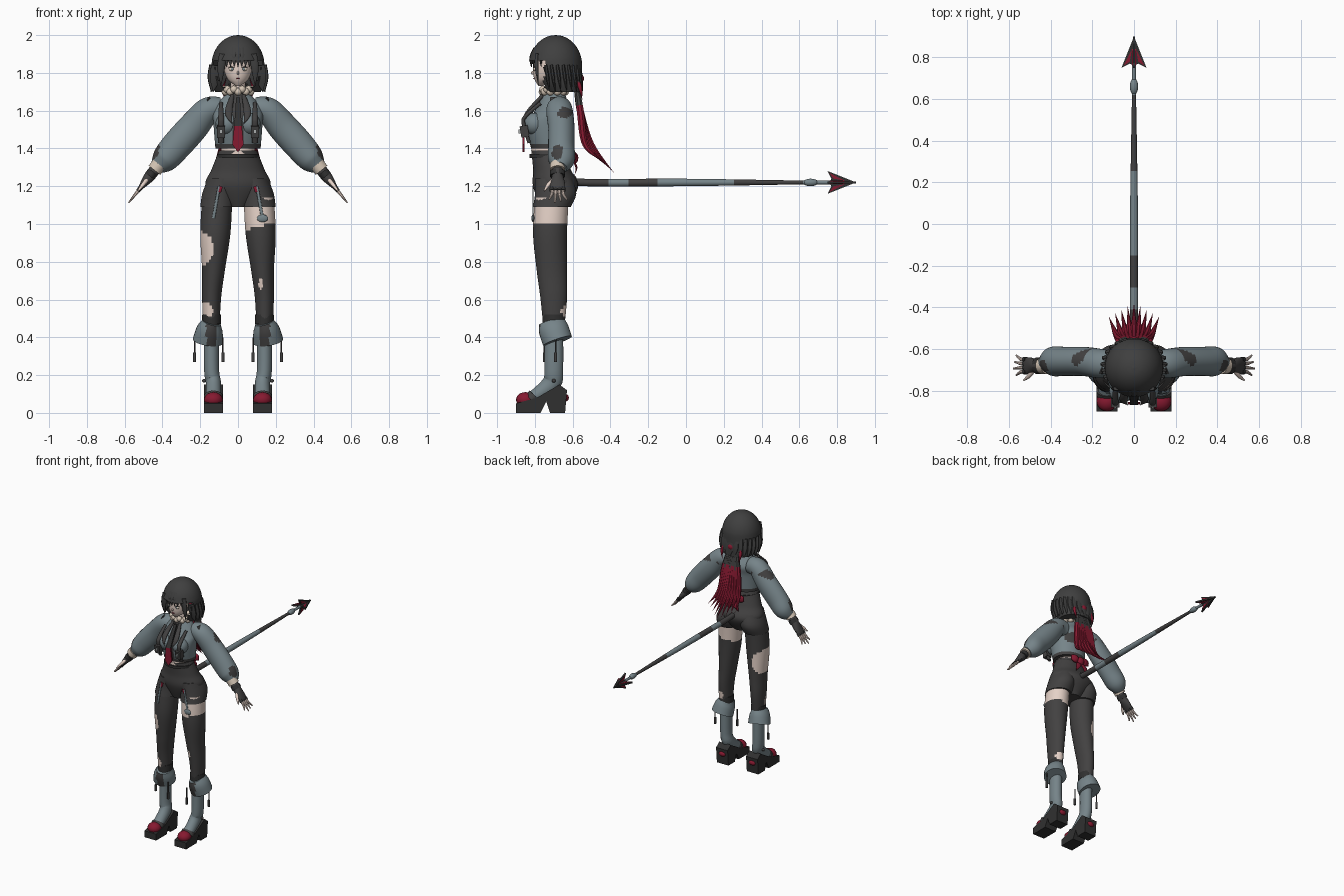
import bpy, bmesh, math
from mathutils import Vector

cube = bpy.data.objects.get("Cube")
if cube:
    bpy.data.objects.remove(cube)


def material(name, *rgb):
    mat = bpy.data.materials.new(name)
    mat.use_nodes = True
    mat.diffuse_color = (*rgb, 1)
    mat.node_tree.nodes["Principled BSDF"].inputs["Base Color"].default_value = (*rgb, 1)
    return mat


charcoal = material("charcoal cloth", .055, .053, .053)
hair_mat = material("dark hair", .05, .05, .05)
slate = material("slate grey cloth", .18, .23, .25)
black = material("black leather", .03, .03, .03)
skin = material("skin", .78, .64, .57)
red = material("crimson", .24, .01, .03)
cream = material("cream fur", .66, .56, .46)
silver = material("pale metal", .4, .42, .42)
X, Y, Z = Vector((1, 0, 0)), Vector((0, 1, 0)), Vector((0, 0, 1))


def finish(name, bm, mat):
    """Make the object; every part is measured from the body's upright axis."""
    bmesh.ops.recalc_face_normals(bm, faces=bm.faces)
    mesh = bpy.data.meshes.new(name)
    bm.to_mesh(mesh)
    bm.free()
    mesh.materials.append(mat)
    mesh.shade_smooth()
    mesh.set_sharp_from_angle(angle=.7)
    ob = bpy.data.objects.new(name, mesh)
    ob.location.y = -.7
    bpy.context.scene.collection.objects.link(ob)
    return ob


def bridge(bm, first, second):
    count = len(first)
    for k in range(count):
        n = (k + 1) % count
        bm.faces.new((first[k], first[n], second[n], second[k]))


def loft(name, rows, mat, sides=16, steps=4, level=False, ref=X, side=1):
    """Smooth skin through rows of (x, y, z, radius, other radius)."""
    rows = [Vector((side * row[0], *row[1:4], row[-1])) for row in rows]
    last = len(rows) - 1
    path = []
    for i in range(last):
        a, b, c, d = (rows[max(0, min(last, i + k))] for k in (-1, 0, 1, 2))
        for k in range(steps):
            t = k / steps
            path.append(b + (c - a) * (t / 2) + (a * 2 - b * 5 + c * 4 - d) * (t * t / 2)
                        + (b * 3 - a - c * 3 + d) * (t ** 3 / 2))
    path.append(rows[last])
    bm, rings = bmesh.new(), []
    for i, point in enumerate(path):
        along = path[min(i + 1, len(path) - 1)] - path[max(i - 1, 0)]
        along = Z if level else along.to_3d().normalized()
        u = (ref - along * ref.dot(along)).normalized()
        v = along.cross(u)
        ring = []
        for k in range(sides):
            turn = math.tau * (k + .5) / sides
            offset = u * max(point[3], .001) * math.cos(turn) + v * max(point[4], .001) * math.sin(turn)
            ring.append(bm.verts.new(point.to_3d() + offset))
        rings.append(ring)
    for first, second in zip(rings, rings[1:]):
        bridge(bm, first, second)
    bm.faces.new(rings[0])
    bm.faces.new(rings[-1])
    return finish(name, bm, mat)


def rod(name, start, end, radii, mat, **options):
    return loft(name, [(*start, *radii), (*end, *radii)], mat, steps=1, **options)


def prism(name, outline, place, half, mat):
    """Extrude an outline; place maps (u, v, depth) to a point."""
    bm = bmesh.new()
    first, second = ([bm.verts.new(place(u, v, w)) for u, v in outline] for w in (-half, half))
    bm.faces.new(first)
    bm.faces.new(second)
    bridge(bm, first, second)
    return finish(name, bm, mat)


def mirrored(half):
    return half + [(-u, v) for u, v in reversed(half) if u]


def ball(name, centre, size, mat):
    bm = bmesh.new()
    bmesh.ops.create_uvsphere(bm, u_segments=16, v_segments=10, radius=1)
    bmesh.ops.scale(bm, vec=size, verts=bm.verts)
    bmesh.ops.translate(bm, vec=centre, verts=bm.verts)
    return finish(name, bm, mat)


def paint(ob, mat, rule):
    ob.data.materials.append(mat)
    slot = len(ob.data.materials) - 1
    for face in ob.data.polygons:
        if rule(*face.center):
            face.material_index = slot


def patch(u, v, centre_u, centre_v, radius_u, radius_v):
    return ((u - centre_u) / radius_u) ** 2 + ((v - centre_v) / radius_v) ** 2 < 1


# Head and neck
loft("head", [(0, -.07, 1.73, .01), (0, -.05, 1.76, .05), (0, -.04, 1.8, .07),
              (0, -.03, 1.86, .08), (0, -.02, 1.93, .08)], skin, sides=28, level=True)
rod("neck", (0, 0, 1.64), (0, 0, 1.8), (.04,), skin)
rod("choker", (0, 0, 1.66), (0, 0, 1.7), (.05,), black)
ball("nose", (0, -.11, 1.8), (.006, .01, .01), skin)
ball("mouth", (0, -.1, 1.77), (.01, .01, .003), red)

# Hair cap: a dome that flares to the nape, with a face opening
dome = [(0, .01, 1.84 + .16 * math.cos(k / 4), .14 * math.sin(k / 4)) for k in range(7)]
hair = loft("hair_cap", dome + [(0, .03, 1.76, .14, .12), (0, .05, 1.7, .12, .1)],
            hair_mat, sides=40, level=True)
bm = bmesh.new()
bm.from_mesh(hair.data)
centres = [(face, face.calc_center_median()) for face in bm.faces]
opening = [face for face, c in centres if c.y < -.05 and c.z < 1.865]
bmesh.ops.delete(bm, geom=opening, context='FACES')
bm.to_mesh(hair.data)
bm.free()
for k in range(-4, 5):
    x, y = k / 50, k * k / 300 - .12
    loft("bang", [(x * .7, y + .02, 1.93, .02, .01), (x, y, 1.88, .015, .01), (x, y, 1.83, 0)], hair_mat, sides=8)
for k in range(-8, 9):
    s, c = math.sin(k / 4) / 8, math.cos(k / 4) / 8
    loft("hair_lock", [(s, c + .01, 1.84, .03, .01), (s * 1.07, c + .02, 1.77, .03, .01),
                       (s * 1.15, c + .03, 1.7, 0)], hair_mat, sides=8)

# Ponytail, crimson towards the tips
for k in range(-4, 5):
    x, rise = k * .03, abs(k) / 60
    strand = loft("ponytail_strand", [(x / 8, .11, 1.8, .01), (x / 2, .14, 1.6, .02),
                                      (x * .7, .2 - rise / 2, 1.42, .016), (x, .32 - rise, 1.27 + rise, 0)],
                  hair_mat, sides=8, steps=8)
    paint(strand, red, lambda x, y, z: z < 1.6 + k % 3 / 50)
ball("hair_tie", (0, .13, 1.77), (.03, .03, .03), red)

# Waist, jacket body and tie
rod("waist", (0, -.03, 1.36), (0, -.03, 1.44), (.09, .09), skin, sides=24)
jacket = loft("jacket", [(0, -.02, 1.4, .12, .1), (0, -.03, 1.53, .13, .12), (0, 0, 1.6, .13, .1),
                         (0, 0, 1.66, .09, .07), (0, 0, 1.69, .06)], slate, sides=40, steps=8, level=True)
paint(jacket, charcoal, lambda x, y, z: y < 0 and abs(x) < .03 or z < 1.42
      or y > 0 and patch(x, z, .05, 1.54, .05, .04))
prism("tie_upper", mirrored([(.01, 1.67), (.02, 1.52)]),
      lambda u, v, w: (u, .6 * (v - 1.52) - .16 + w, v), .008, black)
prism("tie_lower", mirrored([(.02, 1.52), (.03, 1.42), (0, 1.38)]),
      lambda u, v, w: (u, w - .16, v), .006, red)
for k in range(20):
    turn = math.tau * k / 20
    ball("fur_collar", (.07 * math.sin(turn), .06 * math.cos(turn), 1.7 + k % 2 / 80), (.02, .02, .02), cream)

# Shorts and belt
loft("shorts", [(0, 0, 1.09, .06, .07), (0, .01, 1.2, .17, .12), (0, -.01, 1.29, .14, .1),
                (0, -.03, 1.39, .1, .09)], charcoal, sides=32, steps=8, level=True)
rod("belt", (0, -.03, 1.35), (0, -.03, 1.37), (.11, .1), black, sides=32)
ball("bow_knot", (0, .11, 1.35), (.03, .02, .03), red)


def arm_point(distance, y=.02):
    """A point beyond the wrist along the slope of the arm."""
    return .43 + .62 * distance, y, 1.3 - .78 * distance


# Paired parts
for side, label in ((1, "left_"), (-1, "right_")):
    def part(name, rows, mat, sides=16, **options):
        return loft(label + name, rows, mat, sides=sides, side=side, **options)

    def bar(name, start, end, radii, mat, **options):
        return rod(label + name, start, end, radii, mat, side=side, **options)

    def bead(name, x, y, z, size, mat):
        return ball(label + name, (side * x, y, z), size, mat)

    # Eyes and face locks
    bead("eye_white", .03, -.1, 1.82, (.02, .008, .01), cream)
    bead("iris", .03, -.1, 1.82, (.01, .01, .01), slate)
    bead("lashes", .03, -.1, 1.83, (.02, .01, .003), black)
    part("cheek_lock", [(.08, -.09, 1.9, .02, .01), (.09, -.09, 1.82, .02, .01), (.09, -.08, 1.73, 0)], hair_mat)
    part("red_lock", [(.07, .12, 1.78, .01), (.08, .14, 1.72, .01), (.07, .15, 1.66, 0)], red)

    # Jacket front
    bead("bust", .06, -.1, 1.53, (.06, .06, .06), slate)
    part("jacket_strap", [(.09, -.07, 1.64, .01), (.09, -.15, 1.57, .015, .01),
                          (.09, -.16, 1.53, .015, .01), (.09, -.13, 1.43, .015, .01)], charcoal)
    part("lapel", [(.03, -.06, 1.68, .01), (.05, -.14, 1.59, .02, .01), (.03, -.17, 1.53, 0)], charcoal)
    bar("pouch", (.09, -.15, 1.46), (.09, -.16, 1.52), (.03, .03), charcoal, sides=4)
    bar("pouch_buckle", (.09, -.18, 1.48), (.09, -.18, 1.5), (.01,), silver, sides=4)

    # Puffed sleeve
    sleeve = part("sleeve", [(.09, .03, 1.61, .06), (.16, .03, 1.6, .07), (.24, .04, 1.51, .07, .08),
                             (.33, .04, 1.41, .07, .08), (.39, .04, 1.34, .07), (.43, .03, 1.3, .04)],
                  slate, sides=32, steps=8, ref=Y)
    paint(sleeve, charcoal, lambda x, y, z: patch(y, z, .06, 1.59, .04, .03) and abs(x) > .14
          or patch(y, z, .02, 1.38, .03, .04) and abs(x) > .34)
    for k in range(3):
        x, z = .15 + k / 30, 1.67 - k / 25
        bar("shoulder_tab", (x, 0, z), (x + .02, 0, z - .03), (.02, .006), charcoal, ref=Y)

    # Cuff, glove and fingers
    bar("wrist_fur", arm_point(-.02), arm_point(.02), (.04,), cream, ref=Y)
    bar("wrist_band", arm_point(.03), arm_point(.06), (.04, .03), black, ref=Y)
    part("glove", [(*arm_point(0), .03), (*arm_point(.06), .03), (*arm_point(.11), .04, .02),
                   (*arm_point(.15), .04, .01)], charcoal, ref=Y)
    for k in range(4):
        y, length = .05 - k / 50, .22 + k % 3 / 100
        part("finger", [(*arm_point(.14, y), .01), (*arm_point(.18, y), .009),
                        (*arm_point(length, y * 1.6 - .01), .004)], skin, sides=8, ref=Y)
        bar("knuckle", arm_point(.14, y), arm_point(.16, y), (.012,), black, ref=Y)
    part("thumb", [(*arm_point(.08, 0), .01), (*arm_point(.12, -.03), .01), (*arm_point(.16, -.05), .004)], skin)

    # Bow on the back of the waist
    part("bow_loop", [(0, .09, 1.35, .01), (.04, .1, 1.36, .02, .03), (.08, .1, 1.36, .004, .02)], red, ref=Y)
    part("bow_ribbon", [(0, .1, 1.34, .01, .005), (.03, .12, 1.3, .02, .005), (.04, .11, 1.26, 0)], red)

    # Shorts leg, garter and stocking
    part("shorts_leg", [(.11, -.01, 1.09, .09, .1), (.1, .01, 1.16, .09, .11), (.08, 0, 1.24, .08, .1)],
         charcoal, sides=28, level=True)
    bar("garter_strap", (.1, -.11, 1.2), (.13, -.11, 1.03), (.008, .004), slate)
    bar("garter_tab", (.09, -.11, 1.2), (.1, -.11, 1.17), (.01, .004), red)
    leg = part("leg", [(.11, -.01, 1.14, .08, .09), (.12, -.02, .95, .08, .09), (.13, -.01, .75, .06, .08),
                       (.14, 0, .6, .05, .07), (.14, 0, .4, .04, .05)], charcoal, sides=40, steps=12, level=True)
    if side > 0:
        paint(leg, skin, lambda x, y, z: z > .96 + x / 4 or y < 0 and patch(x, z, .12, .68, .01, .03)
              or y > 0 and patch(x, z, .15, .54, .03, .03))
        bead("garter_buckle", .13, -.11, 1.03, (.03, .008, .02), slate)
    else:
        paint(leg, skin, lambda x, y, z: patch(x, z, -.2, .87, .07, .09)
              or y < 0 and patch(x, z, -.17, .54, .04, .04))

    # Boot with folded cuff
    part("boot", [(.14, 0, .45, .04, .05), (.14, 0, .23, .04, .05), (.13, -.01, .16, .04, .05),
                  (.13, -.08, .1, .04), (.13, -.14, .07, .04, .03)], slate, sides=24)
    bar("boot_band", (.14, 0, .52), (.14, 0, .47), (.05, .06), black, sides=24)
    cuff = part("boot_cuff", [(.14, -.01, .48, .05, .07), (.15, 0, .44, .07, .08), (.16, .02, .38, .08)],
                slate, sides=28)
    paint(cuff, charcoal, lambda x, y, z: y < -.04 and abs(abs(x) - .14) < .03)
    for x, y in ((.23, .01), (.08, -.05)):
        bar("boot_cord", (x, y, .4), (x, y, .3), (.004,), charcoal)
        bar("cord_end", (x, y, .32), (x, y, .27), (.008,), charcoal)

    # Shoe
    prism(label + "sole", [(-.2, 0), (-.07, 0), (-.04, .06), (-.02, 0), (.06, 0), (.07, .12),
                           (.03, .15), (-.09, .08), (-.2, .05)],
          lambda u, v, w: (side * .13 + w, u, v), .05, black)
    bead("toe_cap", .13, -.15, .07, (.05, .05, .04), red)
    bar("toe_strap", (.13, -.12, .07), (.13, -.1, .09), (.05, .04), charcoal)
    bead("heel_trim", .13, .06, .08, (.03, .02, .02), red)
    bead("ankle_knob", .18, 0, .17, (.01, .01, .01), charcoal)

# Long tail with grey bands
tail = loft("tail", [(0, .06, 1.29, .02), (0, .1, 1.24, .02), (0, .16, 1.22, .02), (0, .7, 1.22, .02),
                     (0, 1.32, 1.22, .01)], charcoal, steps=16)
paint(tail, slate, lambda x, y, z: .54 < y < .95 or .3 < y < .39)
rod("tail_shaft", (0, 1.3, 1.22), (0, 1.54, 1.22), (.01,), slate)
ball("tail_bead", (0, 1.36, 1.22), (.02, .04, .02), slate)

# Arrow tip: crossed blades with crimson panels
blade = mirrored([(0, 1.6), (.06, 1.45), (.02, 1.47), (0, 1.46)])
for name, place in (("flat", lambda u, v, w: (u, v, 1.22 + w)), ("upright", lambda u, v, w: (w, v, 1.22 + u))):
    prism("arrow_blade_" + name, blade, place, .006, black)
    for side in (1, -1):
        panel = [(side * u, v) for u, v in ((.01, 1.54), (.05, 1.46), (.02, 1.48))]
        prism("arrow_panel_" + name, panel, place, .009, red)
